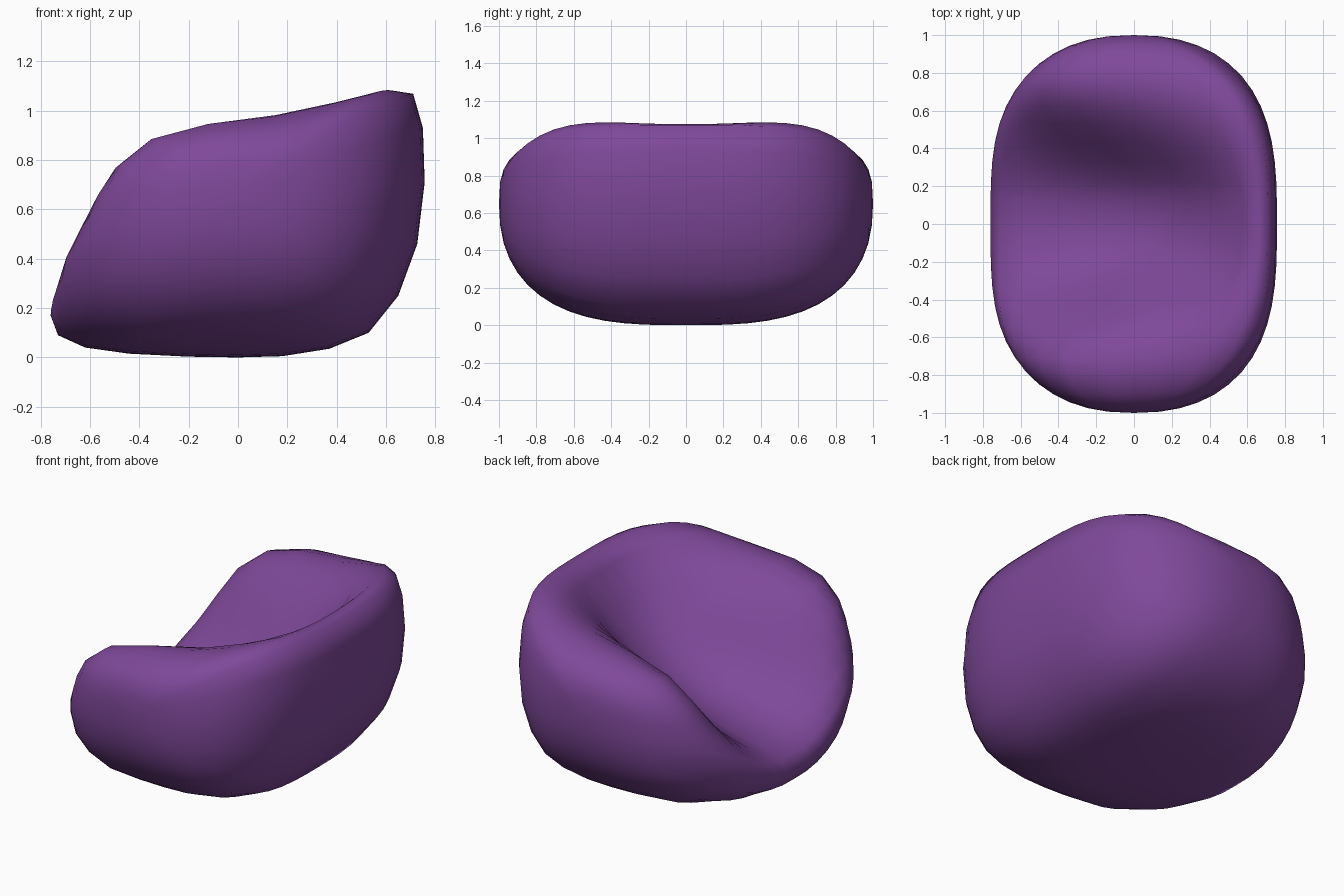
import bpy, bmesh, math

if "Cube" in bpy.data.objects:
    bpy.data.objects.remove(bpy.data.objects["Cube"])

# Front and top profile in x/z: the seat line down the middle, and the raised arm line
seat = [(-.62, .04), (-.73, .09), (-.76, .17), (-.71, .24), (-.57, .28), (-.36, .33), (-.12, .40),
        (.10, .50), (.29, .65), (.45, .83), (.57, 1.0), (.64, 1.075)]
arm = [(-.62, .09), (-.73, .20), (-.77, .36), (-.765, .46), (-.74, .56), (-.69, .68), (-.60, .80),
       (-.43, .91), (-.15, .975), (.16, 1.02), (.43, 1.075), (.62, 1.11)]
# Back and underside, shared by both profiles
shell = [(.71, 1.07), (.75, .93), (.757, .71), (.727, .46), (.65, .25), (.53, .10), (.37, .035),
         (.18, .005), (0, 0), (-.20, .003), (-.44, .015)]
MID = .65
ROWS = 14


def rounded(x, z, t):
    """Pull a profile point towards an even oval by t."""
    rise = .43 if z > MID else .65
    u, v = x / .755, (z - MID) / rise
    k = (abs(u) ** 2.5 + abs(v) ** 2.5) ** (1 / 2.5)
    s = 1 + (1 / k - 1) * t
    return x * s, MID + (z - MID) * s


def section(y):
    """Cross-section at y: blend seat to arm, then round off towards the ends."""
    a = abs(y)
    b = min(max((a - .06) / .76, 0), 1)
    b = b * b * (3 - 2 * b)
    wide = (1 - a ** 3) ** .43
    high = (1 - a ** 3.8) ** .345
    pts = [(s[0] + (r[0] - s[0]) * b, s[1] + (r[1] - s[1]) * b) for s, r in zip(seat, arm)] + shell
    pts = [rounded(x, z, a ** 5) for x, z in pts]
    return [(x * wide, y, MID + (z - MID) * (high if z > MID else wide)) for x, z in pts]


# Bean bag body: lofted sections closed at two end points
bm = bmesh.new()
rings = [[bm.verts.new(p) for p in section(math.sin(i / ROWS * math.pi / 2))]
         for i in range(1 - ROWS, ROWS)]
n = len(rings[0])
for r, q in zip(rings, rings[1:]):
    for i in range(n):
        j = (i + 1) % n
        bm.faces.new((r[i], r[j], q[j], q[i]))
for ring, y in ((rings[0], -1), (rings[-1], 1)):
    tip = bm.verts.new((0, y, MID))
    for i in range(n):
        bm.faces.new((ring[i], ring[(i + 1) % n], tip))
bmesh.ops.recalc_face_normals(bm, faces=bm.faces[:])
for f in bm.faces:
    f.smooth = True
me = bpy.data.meshes.new("bean_bag_seat")
bm.to_mesh(me)
bm.free()
obj = bpy.data.objects.new("bean_bag_seat", me)
bpy.context.collection.objects.link(obj)

# Purple fabric
mat = bpy.data.materials.new("purple fabric")
mat.diffuse_color = (.21, .065, .32, 1)
mat.use_nodes = True
mat.node_tree.nodes["Principled BSDF"].inputs["Base Color"].default_value = mat.diffuse_color
me.materials.append(mat)
